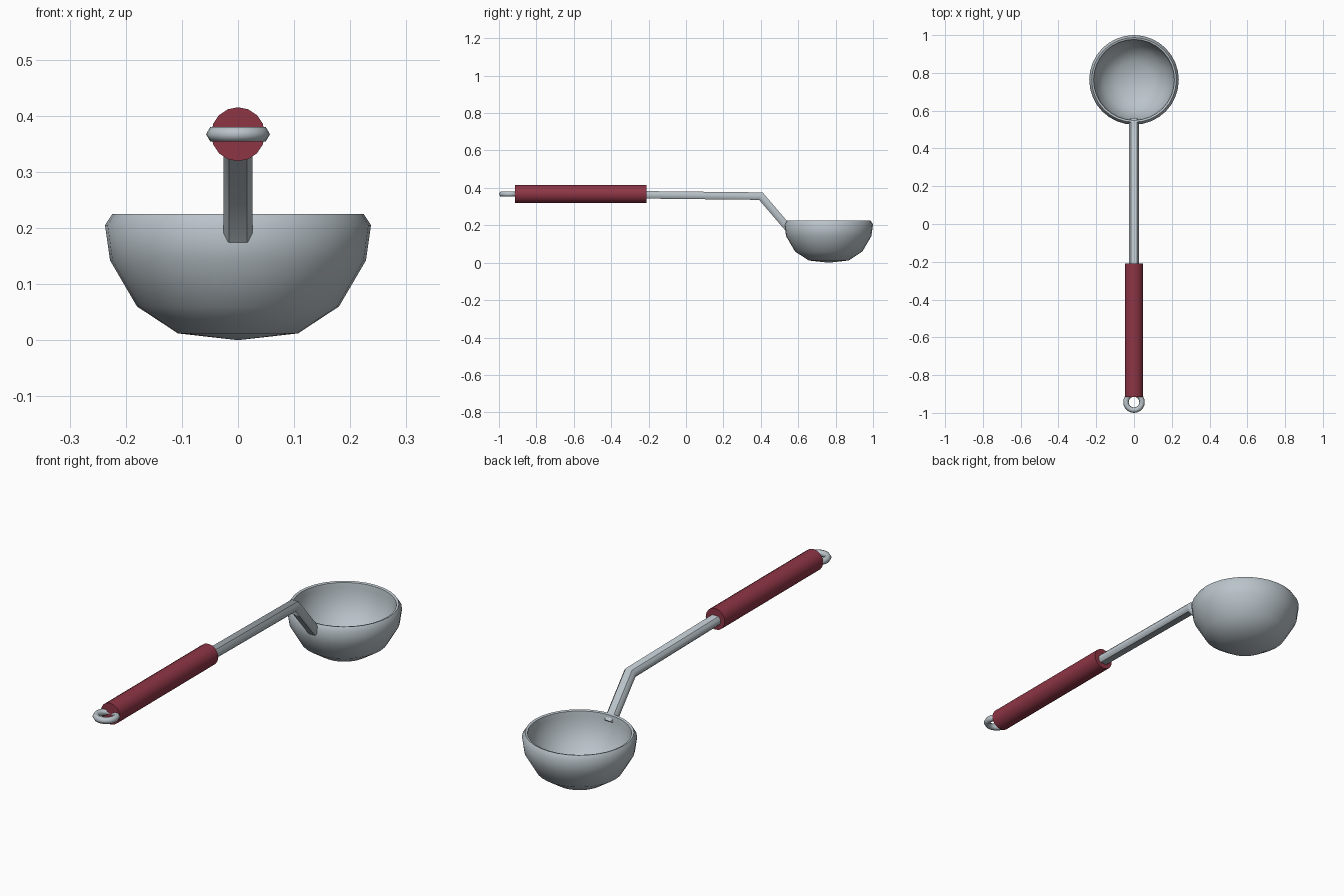
import bpy, bmesh, math
from mathutils import Vector

cube = bpy.data.objects.get("Cube")
if cube:
    bpy.data.objects.remove(cube, do_unlink=True)


def material(name, rgb):
    mat = bpy.data.materials.new(name)
    mat.use_nodes = True
    color = (*rgb, 1)
    mat.diffuse_color = color
    mat.node_tree.nodes["Principled BSDF"].inputs["Base Color"].default_value = color
    return mat


def finish(obj, name, mat, angle=50):
    obj.name = name
    obj.data.materials.append(mat)
    bpy.ops.object.select_all(action='DESELECT')
    obj.select_set(True)
    bpy.context.view_layer.objects.active = obj
    bpy.ops.object.shade_smooth_by_angle(angle=math.radians(angle))


def mesh_object(bm, name, mat):
    bmesh.ops.recalc_face_normals(bm, faces=bm.faces)
    mesh = bpy.data.meshes.new(name)
    bm.to_mesh(mesh)
    bm.free()
    obj = bpy.data.objects.new(name, mesh)
    bpy.context.collection.objects.link(obj)
    finish(obj, name, mat)
    return obj


steel = material("brushed steel", (0.49, 0.55, 0.59))
red = material("dark red", (0.27, 0.036, 0.06))

# Bowl: outer wall, rounded rim and inner wall spun around the vertical axis
profile = [(0, 0), (0.107, 0.012), (0.18, 0.06), (0.228, 0.142),
           (0.237, 0.205), (0.224, 0.225), (0.214, 0.222), (0.211, 0.2),
           (0.205, 0.147), (0.162, 0.076), (0.097, 0.033), (0, 0.022)]
bm = bmesh.new()
points = [bm.verts.new((r, 0, z)) for r, z in profile]
edges = [bm.edges.new(pair) for pair in zip(points, points[1:])]
bmesh.ops.spin(bm, geom=points + edges, cent=(0, 0, 0), axis=(0, 0, 1),
               angle=math.tau, steps=32)
bmesh.ops.remove_doubles(bm, verts=bm.verts, dist=0.0005)
bowl = mesh_object(bm, "bowl", steel)
bowl.location.y = 0.763

# Bent rod: flattened octagonal section, mitred at the bend
quarter = [(0.026, 0.008), (0.016, 0.02)]
section = quarter + [(-x, z) for x, z in reversed(quarter)]
section += [(-x, -z) for x, z in section]
path = [Vector(p) for p in ((0, -0.85, 0.37), (0, 0.4, 0.356), (0, 0.545, 0.187))]
dirs = [(b - a).normalized() for a, b in zip(path, path[1:])]
bm = bmesh.new()
rings = []
for i, p in enumerate(path):
    before, after = dirs[max(i - 1, 0)], dirs[min(i, len(dirs) - 1)]
    tangent = (before + after).normalized()
    up = Vector((1, 0, 0)).cross(tangent) / tangent.dot(after)
    rings.append([bm.verts.new(p + Vector((x, 0, 0)) + up * z) for x, z in section])
for a, b in zip(rings, rings[1:]):
    for k in range(len(section)):
        n = (k + 1) % len(section)
        bm.faces.new((a[k], a[n], b[n], b[k]))
bm.faces.new(rings[0])
bm.faces.new(rings[-1])
mesh_object(bm, "rod", steel)

# Handle grip
bpy.ops.mesh.primitive_cylinder_add(vertices=16, radius=0.048, depth=0.705,
                                    location=(0, -0.5625, 0.367),
                                    rotation=(math.pi / 2, 0, 0))
finish(bpy.context.object, "grip", red)

# Hanging ring
bpy.ops.mesh.primitive_torus_add(major_radius=0.0425, minor_radius=0.0145,
                                 major_segments=24, minor_segments=6,
                                 location=(0, -0.943, 0.367))
finish(bpy.context.object, "hanging_ring", steel, 65)
